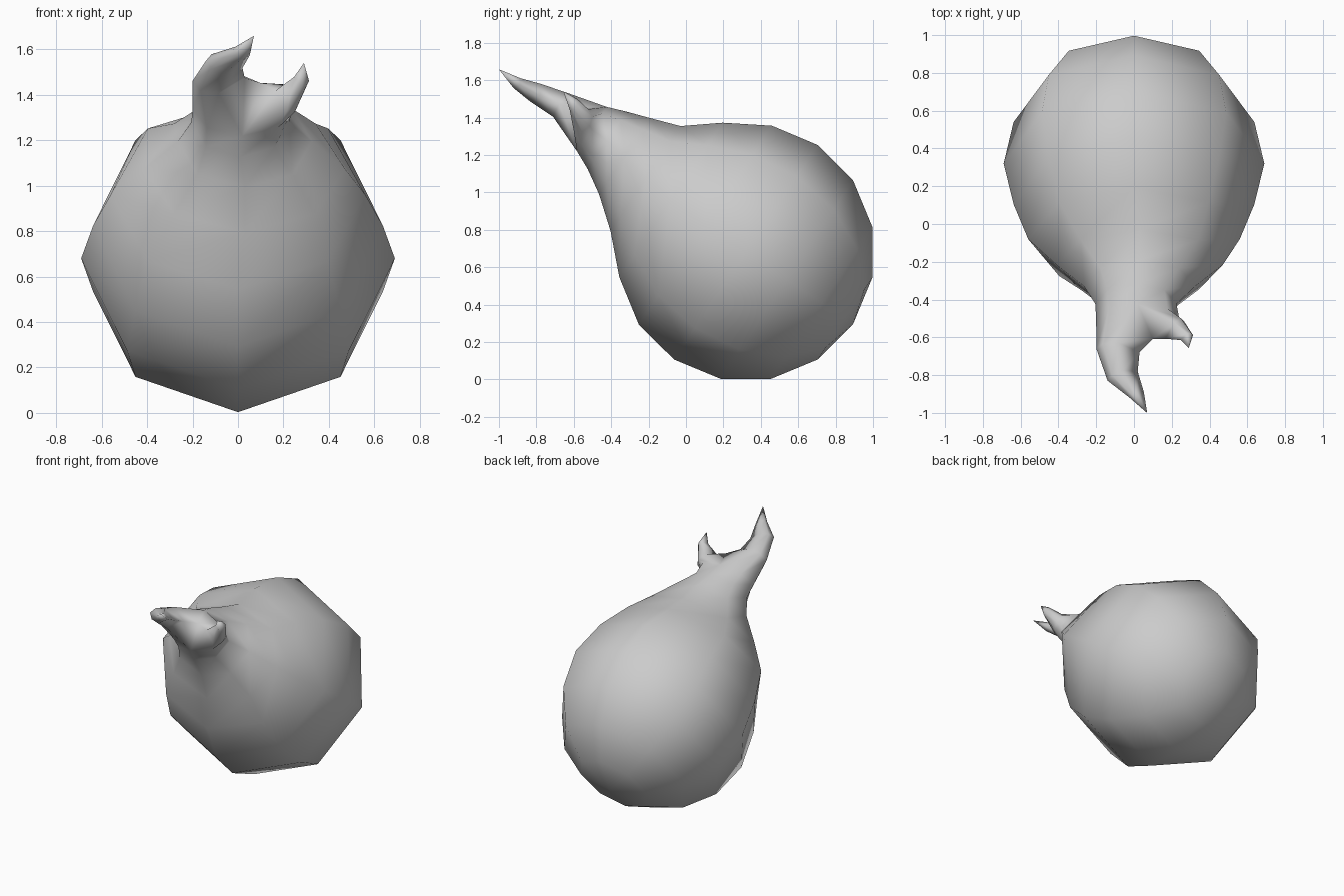
import bpy, bmesh
from math import sin, cos, radians

if "Cube" in bpy.data.objects:
    bpy.data.objects.remove(bpy.data.objects["Cube"])

AXIS = radians(33.75)      # body leans up toward the front
R = 0.69

bm = bmesh.new()


def vert(x, s, u):
    """x sideways, s along the leaning axis, u across it."""
    return bm.verts.new((x, 0.32 - s * cos(AXIS) + u * sin(AXIS),
                         0.68 + s * sin(AXIS) + u * cos(AXIS)))


def ring(cx, s, cu, rx, ru, tilt=0, angles=range(90, 450, 45)):
    return [vert(cx + cos(radians(a)) * rx * cos(tilt),
                 s - cos(radians(a)) * rx * sin(tilt),
                 cu + sin(radians(a)) * ru) for a in angles]


def bridge(a, b):
    n = len(a)
    for i in range(n):
        bm.faces.new((a[i], a[(i + 1) % n], b[(i + 1) % n], b[i]))


def cap(loop, tip):
    for i in range(len(loop)):
        bm.faces.new((loop[i], loop[(i + 1) % len(loop)], tip))


# round back half
rings = []
for k in (1, 2, 3, 4):
    t = radians(22.5 * k)
    rings.append(ring(0, -R * cos(t), 0, R * sin(t), R * sin(t)))
cap(rings[0], vert(0, -R, 0))

# front half narrowing to the neck: cx, s, cu, rx, ru
for p in ((0, .26, 0, .637, .64), (0, .488, .01, .56, .497),
          (.03, .665, .03, .44, .337), (.03, .825, .067, .295, .245),
          (.01, .95, .085, .215, .185), (.02, 1.05, .09, .22, .143)):
    rings.append(ring(*p))
for a, b in zip(rings, rings[1:]):
    bridge(a, b)

# neck splits into two loops that share a saddle point
neck = rings[-1]
saddle = vert(.10, 1.20, .125)
left = neck[0:5] + [saddle]
right = [neck[0], neck[7], neck[6], neck[5], neck[4], saddle]


def horn(loop, angles, sections, tip):
    for p in sections:
        nxt = ring(*p, angles=angles)
        bridge(loop, nxt)
        loop = nxt
    cap(loop, vert(*tip))


# large curling tip and small curling tip
horn(left, (90, 135, 180, 225, 270, 360),
     ((-.085, 1.26, .105, .115, .075, -.1), (-.06, 1.41, .085, .085, .055, .35),
      (.015, 1.52, .072, .042, .032, .5)), (.07, 1.642, .08))
horn(right, (90, 45, 0, -45, -90, 180),
     ((.215, 1.125, .098, .075, .07, .85), (.28, 1.205, .145, .036, .036, .45)),
     (.29, 1.289, .173))

bmesh.ops.recalc_face_normals(bm, faces=bm.faces)
for f in bm.faces:
    f.smooth = True
mesh = bpy.data.meshes.new("forked_drop_body")
bm.to_mesh(mesh)
bm.free()
obj = bpy.data.objects.new("forked_drop_body", mesh)
bpy.context.collection.objects.link(obj)
